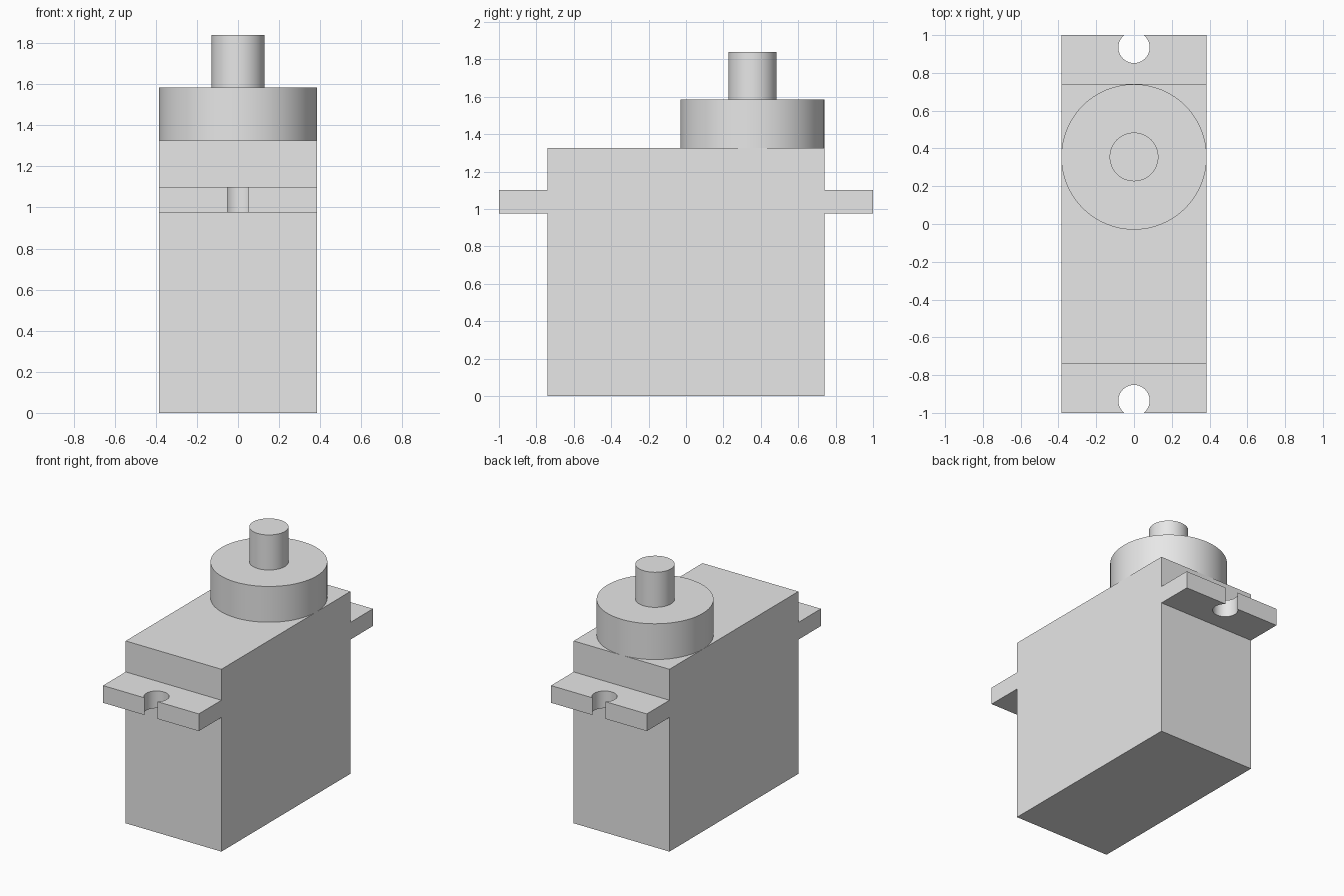
import bpy
import math

cube = bpy.data.objects.get("Cube")
if cube:
    bpy.data.objects.remove(cube, do_unlink=True)

grey = bpy.data.materials.new("plain grey")
grey.use_nodes = True
grey.diffuse_color = (0.8, 0.8, 0.8, 1)
grey.node_tree.nodes["Principled BSDF"].inputs["Base Color"].default_value = (0.8, 0.8, 0.8, 1)

HALF_WIDTH = 0.385
BODY_END = 0.74
BODY_TOP = 1.325
SHAFT_Y = 0.355


def prism(name, outline, z0, z1):
    """Closed solid from a flat outline raised from z0 to z1."""
    n = len(outline)
    verts = [(x, y, z) for z in (z0, z1) for x, y in outline]
    faces = [tuple(reversed(range(n))), tuple(range(n, 2 * n))]
    faces += [(i, (i + 1) % n, (i + 1) % n + n, i + n) for i in range(n)]
    mesh = bpy.data.meshes.new(name)
    mesh.from_pydata(verts, [], faces)
    mesh.materials.append(grey)
    obj = bpy.data.objects.new(name, mesh)
    bpy.context.collection.objects.link(obj)
    return obj


def smooth(obj):
    bpy.ops.object.select_all(action='DESELECT')
    obj.select_set(True)
    bpy.context.view_layer.objects.active = obj
    bpy.ops.object.shade_smooth_by_angle(angle=math.radians(30))


def disc(name, radius, z0, z1):
    ring = [(radius * math.cos(math.tau * i / 64), SHAFT_Y + radius * math.sin(math.tau * i / 64))
            for i in range(64)]
    smooth(prism(name, ring, z0, z1))


# Motor case
w = HALF_WIDTH
prism("case", [(-w, -BODY_END), (w, -BODY_END), (w, BODY_END), (-w, BODY_END)], 0, BODY_TOP)


# Mounting tabs, each with a round screw hole open to the outer edge
def tab(name, side):
    radius, centre = 0.083, 0.935
    gap = math.acos((1 - centre) / radius)
    steps = 32
    arc = []
    for i in range(steps + 1):
        a = gap + (math.tau - 2 * gap) * i / steps
        arc.append((-radius * math.sin(a), centre + radius * math.cos(a)))
    arc[0] = (arc[0][0], 1)
    arc[-1] = (arc[-1][0], 1)
    outline = [(-w, BODY_END), (w, BODY_END), (w, 1)] + arc[::-1] + [(-w, 1)]
    # Turning half a circle keeps the winding
    smooth(prism(name, [(x * side, y * side) for x, y in outline], 0.975, 1.1))


tab("front_tab", -1)
tab("back_tab", 1)

# Gear housing and output shaft
disc("gear_housing", HALF_WIDTH, BODY_TOP, 1.585)
disc("output_shaft", 0.129, 1.585, 1.84)
